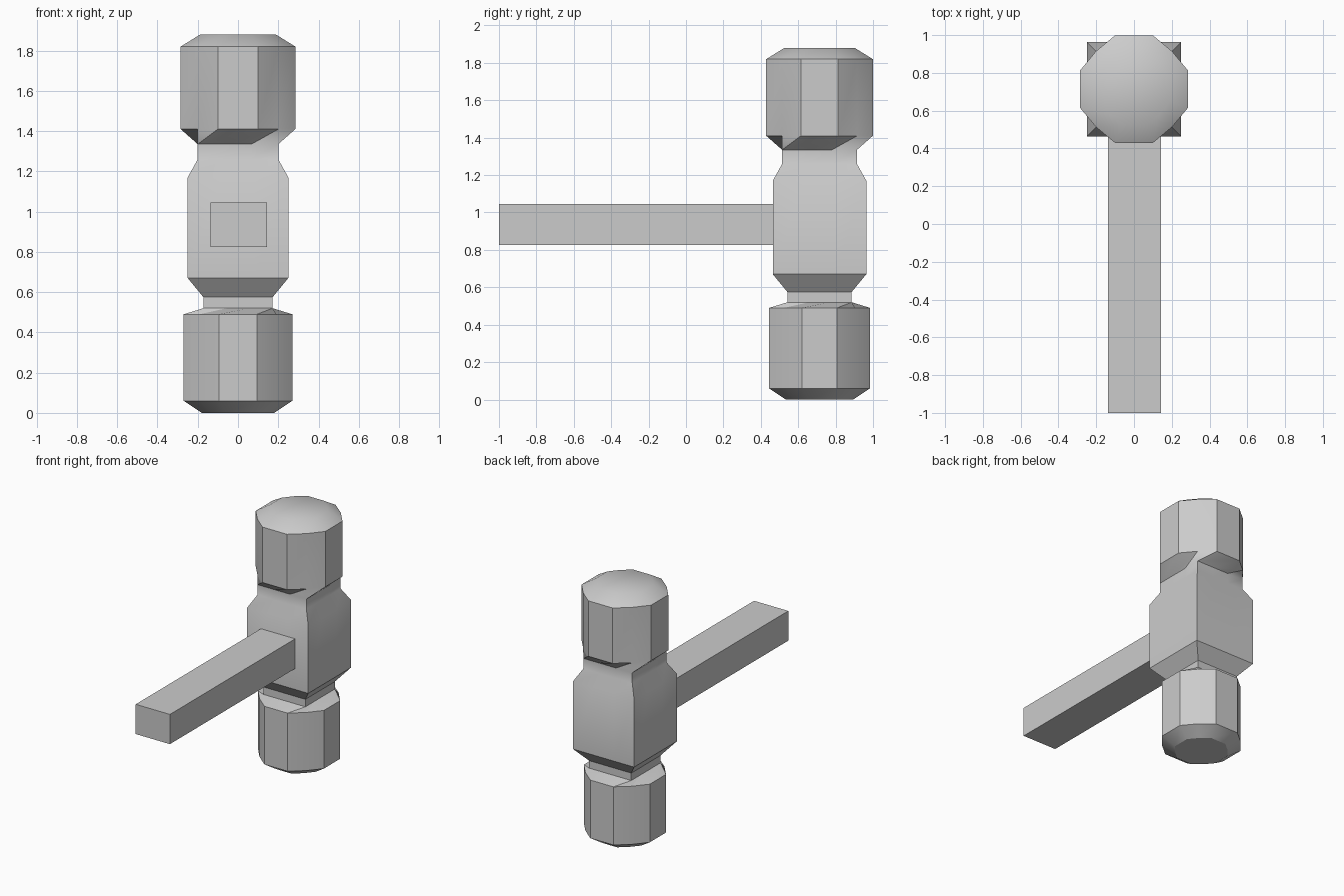
import bpy
import bmesh
import math

cube = bpy.data.objects.get("Cube")
if cube:
    bpy.data.objects.remove(cube, do_unlink=True)

CENTRE_Y = 0.714

steel = bpy.data.materials.new("plain_grey")
steel.use_nodes = True
GREY = (0.6, 0.6, 0.6, 1)
steel.diffuse_color = GREY
steel.node_tree.nodes["Principled BSDF"].inputs["Base Color"].default_value = GREY


def ring(bm, half, z, rounded, turn=0):
    """Twelve points: a square cut in thirds, or a rounded outline."""
    third = half * 0.35 if rounded else half / 3
    corner = half * 0.705 if rounded else half
    side = [(-corner, -corner), (-third, -half), (third, -half)]
    points = []
    for _ in range(4):
        points += side
        side = [(-y, x) for x, y in side]
    points = points[turn:] + points[:turn]
    return [bm.verts.new((x, y + CENTRE_Y, z)) for x, y in points]


def finish(bm, name):
    bmesh.ops.recalc_face_normals(bm, faces=bm.faces[:])
    mesh = bpy.data.meshes.new(name)
    bm.to_mesh(mesh)
    bm.free()
    obj = bpy.data.objects.new(name, mesh)
    bpy.context.collection.objects.link(obj)
    mesh.materials.append(steel)
    return obj


# Hammer head: round faces joined to a square body by twisted collars
sections = [
    (0.18, 0.0, True, -1), (0.27, 0.06, True, -1), (0.27, 0.49, True, -1),
    (0.172, 0.52, False, 0), (0.172, 0.575, False, 0),
    (0.25, 0.67, False, 0), (0.25, 1.17, False, 0),
    (0.2, 1.26, False, 0), (0.2, 1.335, False, 0),
    (0.285, 1.41, True, 1), (0.285, 1.82, True, 1), (0.188, 1.88, True, 1),
]
bm = bmesh.new()
rings = [ring(bm, *s) for s in sections]
for low, high in zip(rings, rings[1:]):
    for i in range(12):
        j = (i + 1) % 12
        bm.faces.new((low[i], low[j], high[j], high[i]))
bm.faces.new(rings[0][::-1])
bm.faces.new(rings[-1])
head = finish(bm, "hammer_head")
bpy.ops.object.select_all(action="DESELECT")
head.select_set(True)
bpy.context.view_layer.objects.active = head
bpy.ops.object.shade_smooth_by_angle(angle=math.radians(33))

# Straight square handle, set into the head
bm = bmesh.new()
bmesh.ops.create_cube(bm, size=1)
bmesh.ops.scale(bm, vec=(0.28, 1.5, 0.22), verts=bm.verts)
bmesh.ops.translate(bm, vec=(0.003, -0.25, 0.935), verts=bm.verts)
finish(bm, "handle")
